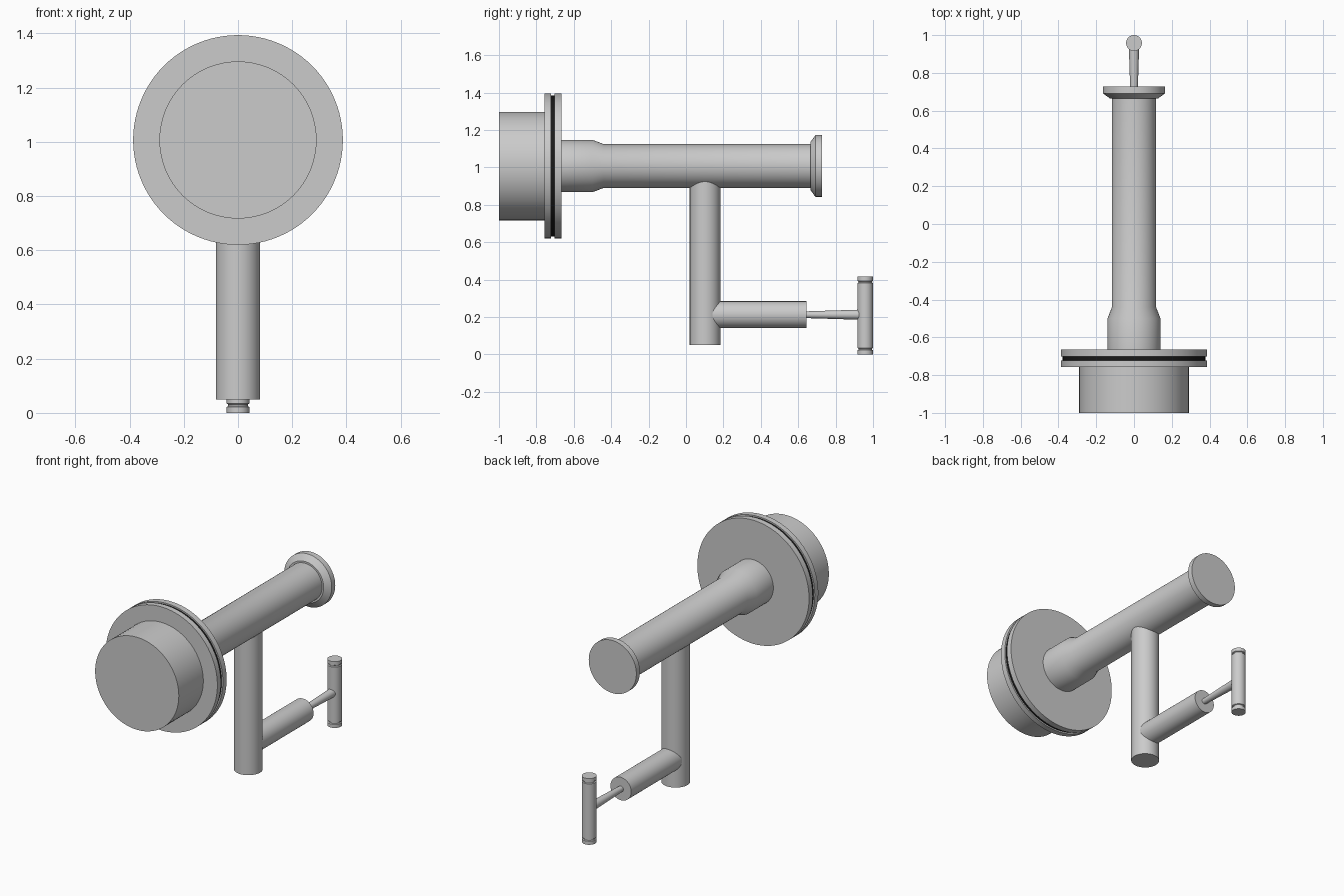
import bpy
import math
from mathutils import Matrix

if "Cube" in bpy.data.objects:
    bpy.data.objects.remove(bpy.data.objects["Cube"])

ALONG_Y = Matrix.Rotation(-math.pi / 2, 4, 'X')
UPRIGHT = Matrix.Identity(4)


def lathe(name, profile, origin, turn, sides=64):
    """Closed solid of revolution from (radius, distance along axis) pairs."""
    verts, faces = [], []
    for r, h in profile:
        for i in range(sides):
            a = 2 * math.pi * i / sides
            verts.append((r * math.cos(a), r * math.sin(a), h))
    for k in range(len(profile) - 1):
        for i in range(sides):
            j = (i + 1) % sides
            faces.append((k * sides + i, k * sides + j,
                          (k + 1) * sides + j, (k + 1) * sides + i))
    last = (len(profile) - 1) * sides
    faces.append(tuple(reversed(range(sides))))
    faces.append(tuple(range(last, last + sides)))
    mesh = bpy.data.meshes.new(name)
    mesh.from_pydata(verts, [], faces)
    mesh.transform(Matrix.Translation(origin) @ turn)
    obj = bpy.data.objects.new(name, mesh)
    bpy.context.collection.objects.link(obj)
    bpy.context.view_layer.objects.active = obj
    obj.select_set(True)
    bpy.ops.object.shade_smooth_by_angle(angle=math.radians(30))
    obj.select_set(False)
    return obj


AXIS = (0, 0, 1.007)

# Wide drum at the front
lathe("front_drum", [(0.29, -1.0), (0.29, -0.75)], AXIS, ALONG_Y)

# Pair of flange plates with a dark gasket between them
lathe("front_flange", [(0.387, -0.757), (0.387, -0.722)], AXIS, ALONG_Y, 96)
gasket = lathe("gasket", [(0.378, -0.722), (0.378, -0.702)], AXIS, ALONG_Y, 96)
lathe("rear_flange", [(0.387, -0.702), (0.387, -0.665)], AXIS, ALONG_Y, 96)
dark = bpy.data.materials.new("dark_rubber")
dark.diffuse_color = (0.01, 0.01, 0.01, 1)
dark.use_nodes = True
dark.node_tree.nodes["Principled BSDF"].inputs["Base Color"].default_value = dark.diffuse_color
gasket.data.materials.append(dark)

# Main tube: thick collar, taper, long barrel and flared end cap
lathe("main_tube", [(0.14, -0.67), (0.14, -0.50), (0.117, -0.44),
                    (0.117, 0.665), (0.128, 0.665), (0.165, 0.692),
                    (0.165, 0.727)], AXIS, ALONG_Y)

# Downward post and the side arm
lathe("post", [(0.082, 0.05), (0.082, 0.95)], (0, 0.102, 0), UPRIGHT)
lathe("side_arm", [(0.072, 0.11), (0.072, 0.645)], (0, 0, 0.212), ALONG_Y)

# Thin tapered rod that carries the handle
lathe("handle_rod", [(0.018, 0.64), (0.027, 0.93)], (0, 0, 0.212), ALONG_Y, 32)

# Upright handle with a groove near each end
half = [(0.042, 0.0), (0.042, 0.022), (0.036, 0.025), (0.036, 0.031), (0.042, 0.034)]
profile = half + [(r, 0.415 - h) for r, h in reversed(half)]
lathe("handle", profile, (0, 0.958, 0), UPRIGHT, 48)
